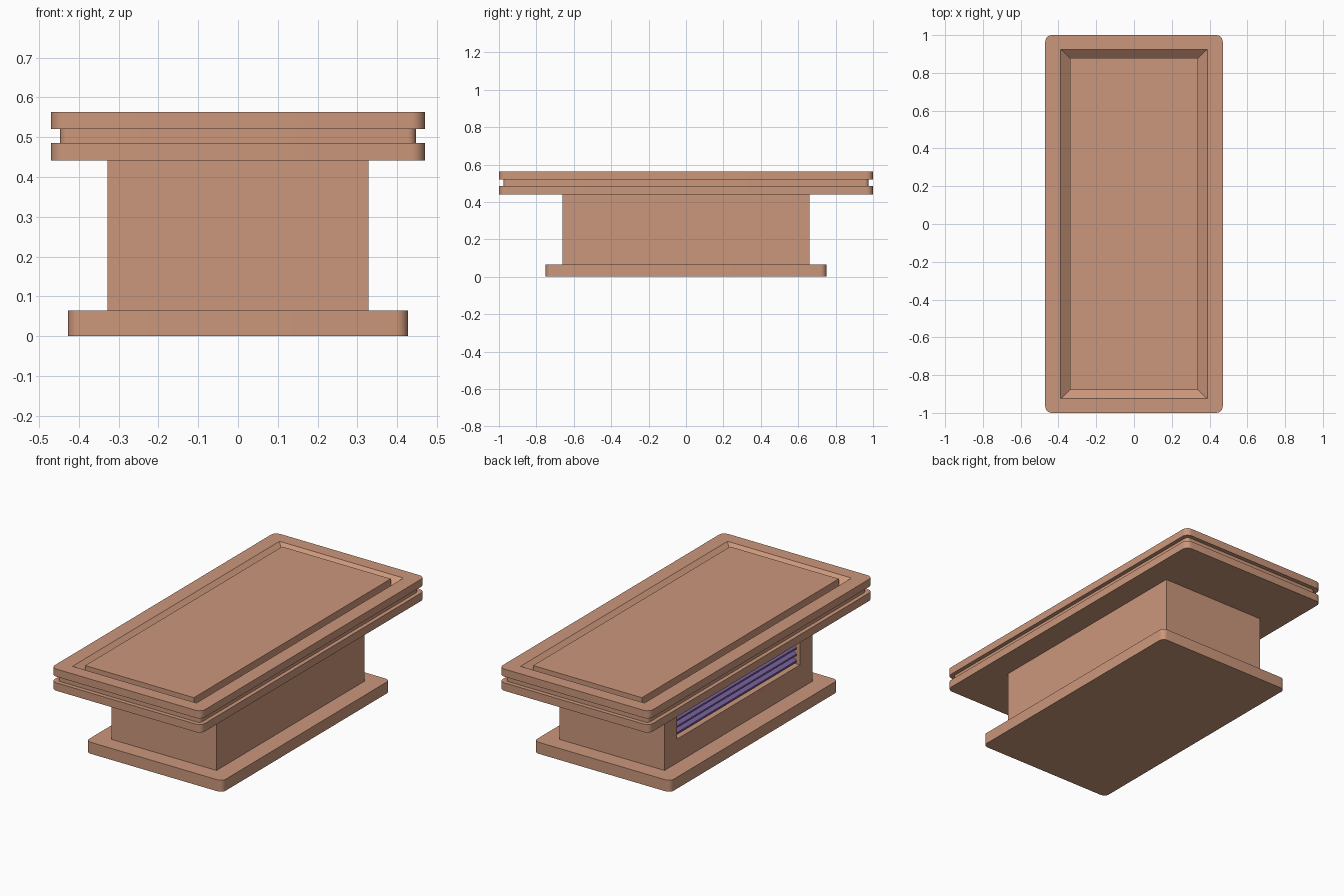
import bpy, bmesh, math
from mathutils import Vector

if "Cube" in bpy.data.objects:
    bpy.data.objects.remove(bpy.data.objects["Cube"])


def material(name, rgb):
    m = bpy.data.materials.new(name)
    m.diffuse_color = (*rgb, 1)
    m.use_nodes = True
    m.node_tree.nodes["Principled BSDF"].inputs["Base Color"].default_value = m.diffuse_color
    return m


CLAY = material("clay_brown", (0.60, 0.31, 0.20))
PURPLE = material("dusky_purple", (0.19, 0.12, 0.34))


def finish(bm, name, mat, smooth=False):
    bmesh.ops.recalc_face_normals(bm, faces=bm.faces[:])
    mesh = bpy.data.meshes.new(name)
    bm.to_mesh(mesh)
    bm.free()
    mesh.materials.append(mat)
    ob = bpy.data.objects.new(name, mesh)
    bpy.context.collection.objects.link(ob)
    if smooth:
        bpy.ops.object.select_all(action='DESELECT')
        ob.select_set(True)
        bpy.context.view_layer.objects.active = ob
        bpy.ops.object.shade_smooth_by_angle(angle=math.radians(35))
    return ob


def box_bm(lo, hi):
    bm = bmesh.new()
    bmesh.ops.create_cube(bm, size=1)
    lo, hi = Vector(lo), Vector(hi)
    for v in bm.verts:
        v.co = Vector(((lo[i] + hi[i]) / 2 + v.co[i] * (hi[i] - lo[i])) for i in range(3))
    return bm


def slab(name, hx, hy, z0, z1, radius):
    """Flat board with rounded vertical corners."""
    bm = box_bm((-hx, -hy, z0), (hx, hy, z1))
    upright = [e for e in bm.edges if abs(e.verts[0].co.z - e.verts[1].co.z) > 1e-4]
    bmesh.ops.bevel(bm, geom=upright, offset=radius, segments=6, profile=0.5, affect='EDGES')
    return finish(bm, name, CLAY, True)


# Foot and layered table top
slab("base_plinth", 0.427, 0.75, 0, 0.065, 0.03)
slab("lower_top_board", 0.47, 1.0, 0.441, 0.486, 0.035)
slab("shadow_gap_core", 0.447, 0.976, 0.486, 0.521, 0.02)
frame = slab("top_frame", 0.47, 1.0, 0.521, 0.564, 0.035)

# Sloping recess cut into the frame
FLOOR, RIM = 0.525, 0.564
bm = box_bm((-0.34, -0.88, FLOOR), (0.34, 0.88, RIM + 0.039))
for v in bm.verts:
    if v.co.z > RIM:
        v.co.x = math.copysign(0.388 + 0.048, v.co.x)
        v.co.y = math.copysign(0.925 + 0.045, v.co.y)
cutter = finish(bm, "recess_cutter", CLAY)
cutter.hide_render = True
mod = frame.modifiers.new("recess", 'BOOLEAN')
mod.operation = 'DIFFERENCE'
mod.solver = 'EXACT'
mod.object = cutter
bpy.context.view_layer.objects.active = frame
bpy.ops.object.modifier_apply(modifier=mod.name)
bpy.data.objects.remove(cutter)

# Raised centre panel, level with the frame
finish(box_bm((-0.34, -0.88, FLOOR - 0.002), (0.34, 0.88, RIM)), "centre_panel", CLAY)

# Body with a recessed opening in its left side
X, Y0, Z0, Z1, DEPTH = -0.328, 0.55, 0.20, 0.385, 0.06
bm = box_bm((X, -0.66, 0.065), (-X, 0.66, 0.441))
side = min(bm.faces, key=lambda f: f.calc_center_median().x)
bmesh.ops.inset_individual(bm, faces=[side], thickness=0.05)
mid = side.calc_center_median()
for v in side.verts:
    v.co = (X, math.copysign(Y0, v.co.y), Z1 if v.co.z > mid.z else Z0)
pocket = bmesh.ops.extrude_discrete_faces(bm, faces=[side])["faces"][0]
for v in pocket.verts:
    v.co.x += DEPTH
finish(bm, "body", CLAY)

# Purple slatted grille inside the opening
COUNT = 5
pitch = (Z1 - Z0) / COUNT
for i in range(COUNT):
    z = Z0 + i * pitch
    profile = [(DEPTH, 0.0), (0.035, 0.004), (0.018, 0.012), (0.018, 0.022), (0.035, 0.031), (DEPTH, 0.035)]
    bm = bmesh.new()
    ring = [bm.verts.new((X + dx, -Y0 + 0.004, z + dz)) for dx, dz in profile]
    face = bm.faces.new(ring)
    ext = bmesh.ops.extrude_face_region(bm, geom=[face])["geom"]
    bmesh.ops.translate(bm, vec=(0, 2 * Y0 - 0.008, 0),
                        verts=[g for g in ext if isinstance(g, bmesh.types.BMVert)])
    finish(bm, f"grille_slat_{i + 1}", PURPLE)
